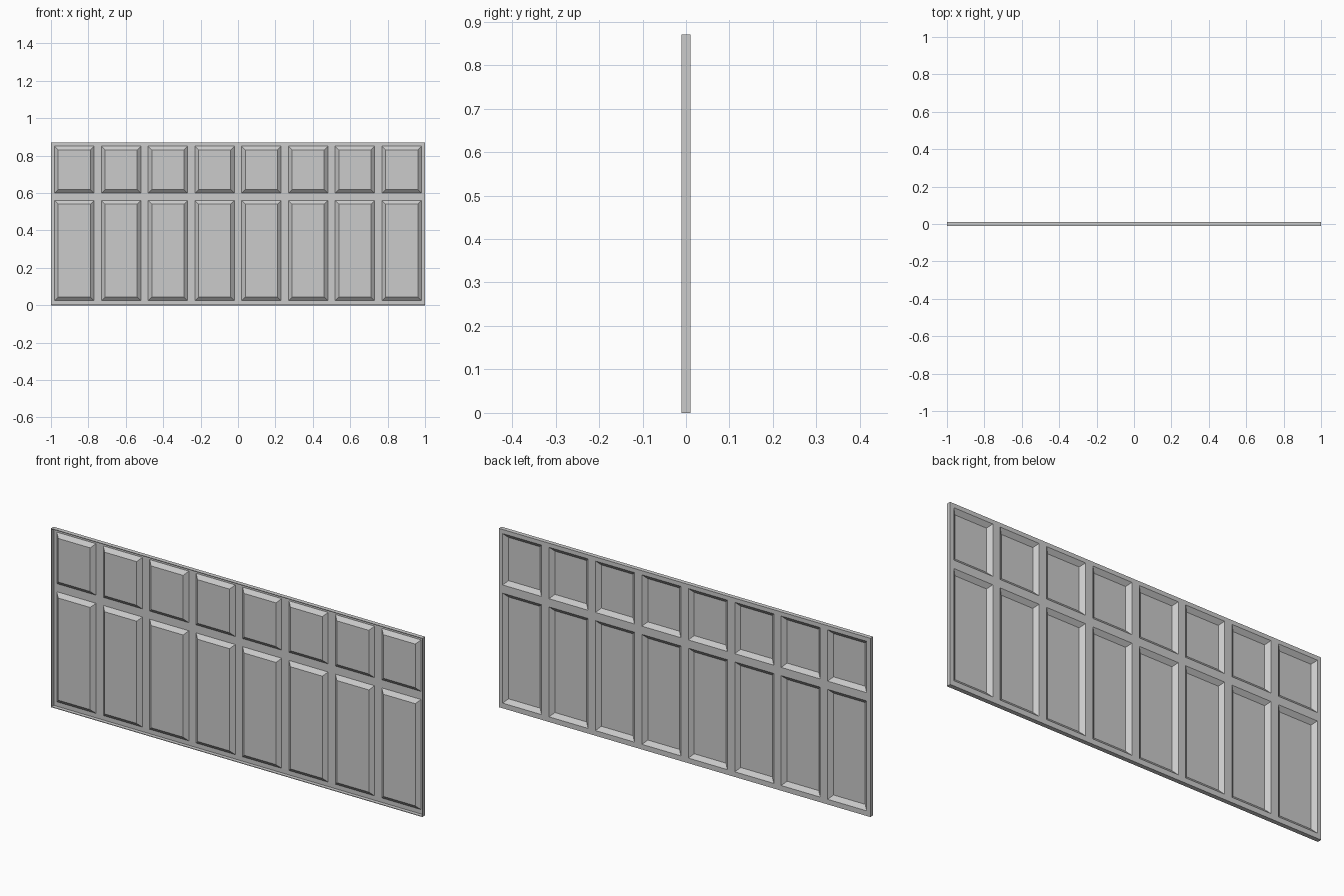
import bpy, bmesh

if "Cube" in bpy.data.objects:
    bpy.data.objects.remove(bpy.data.objects["Cube"])

HALF_T = 0.0105      # half of the overall thickness
HEIGHT = 0.87
EMBOSS = 0.017       # how far each field is pressed towards the front
BEVEL = 0.028        # width of the sloped border of a field
COLS = 8

# Break lines: each column / row alternates plain strip and pressed field
xs = [-1.0]
for i in range(COLS):
    xs += [-0.98 + 0.25 * i, -0.77 + 0.25 * i]
xs.append(1.0)
zs = [0.0, 0.025, 0.56, 0.60, 0.85, HEIGHT]

# Flat sheet at the back plane, normals facing +y
bm = bmesh.new()
grid = [[bm.verts.new((x, HALF_T, z)) for z in zs] for x in xs]
fields = []
for i in range(len(xs) - 1):
    for j in range(len(zs) - 1):
        f = bm.faces.new((grid[i][j], grid[i][j + 1],
                          grid[i + 1][j + 1], grid[i + 1][j]))
        if i % 2 and j % 2:
            fields.append(f)
bm.normal_update()

# Folded rim running forward around the outside
border = [e for e in bm.edges if e.is_boundary]
rim = bmesh.ops.extrude_edge_only(bm, edges=border)["geom"]
for v in rim:
    if isinstance(v, bmesh.types.BMVert):
        v.co.y = -HALF_T

# Pressed fields with mitred slopes
bmesh.ops.inset_individual(bm, faces=fields, thickness=BEVEL, depth=0)
for f in fields:
    for v in f.verts:
        v.co.y = HALF_T - EMBOSS
bm.normal_update()

mesh = bpy.data.meshes.new("pressed_panel")
bm.to_mesh(mesh)
bm.free()
panel = bpy.data.objects.new("pressed_panel", mesh)
bpy.context.collection.objects.link(panel)

# Sheet thickness, grown inward so the outer size is kept
solid = panel.modifiers.new("sheet_thickness", "SOLIDIFY")
solid.thickness = 0.003
solid.offset = -1
solid.use_even_offset = True
